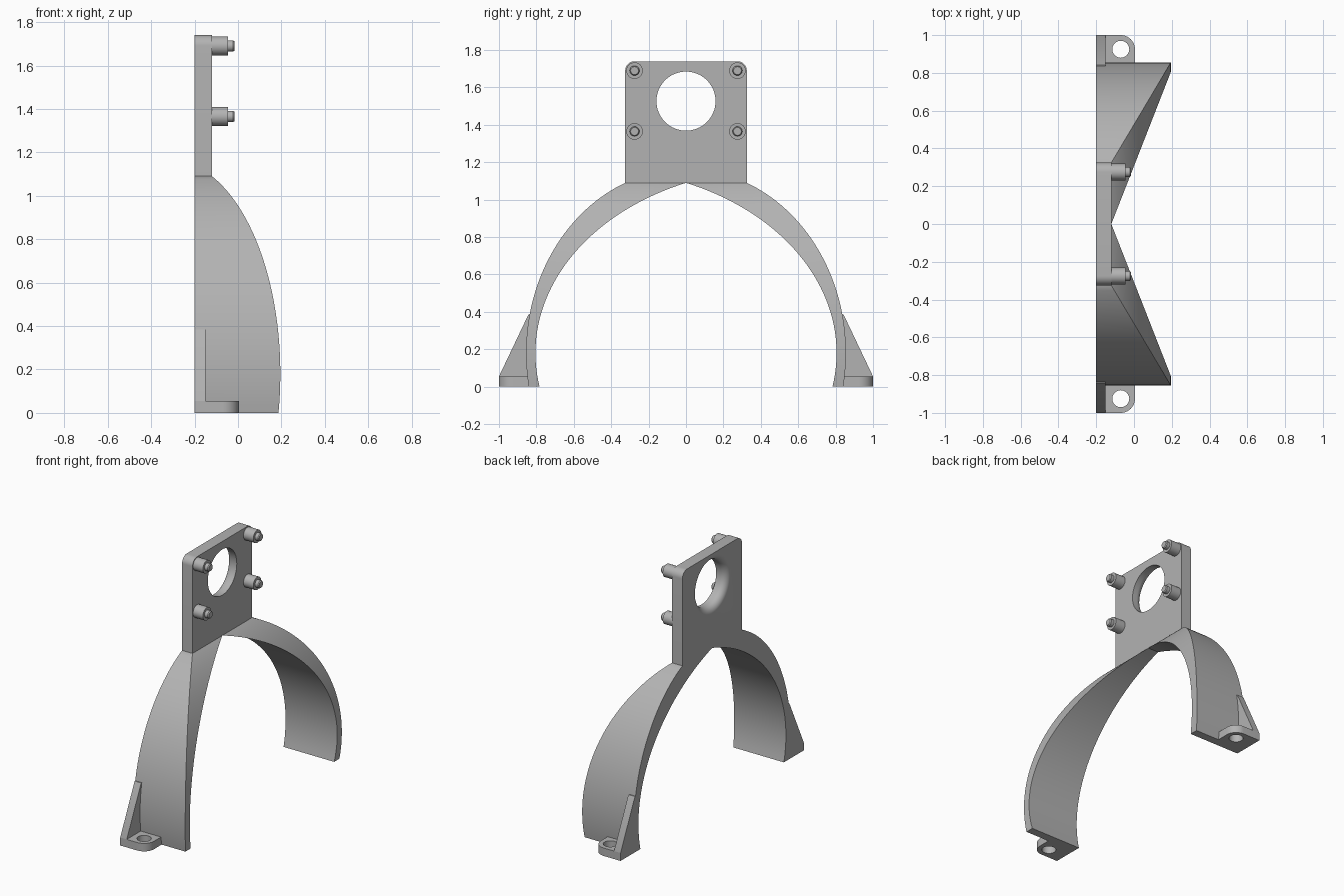
import bpy, bmesh, math
from mathutils import Matrix, Vector

cube = bpy.data.objects.get("Cube")
if cube:
    bpy.data.objects.remove(cube, do_unlink=True)

grey = bpy.data.materials.new("plain grey")
grey.use_nodes = True
COLOUR = (0.45, 0.45, 0.45, 1)
grey.diffuse_color = COLOUR
grey.node_tree.nodes["Principled BSDF"].inputs["Base Color"].default_value = COLOUR

BACK, FRONT, TOP = -0.2, -0.12, 1.09   # plate faces in x, plate underside in z


def make(name, verts, faces):
    bm = bmesh.new()
    vs = [bm.verts.new(v) for v in verts]
    for f in faces:
        bm.faces.new([vs[i] for i in f])
    bmesh.ops.recalc_face_normals(bm, faces=bm.faces)
    mesh = bpy.data.meshes.new(name)
    bm.to_mesh(mesh)
    bm.free()
    mesh.materials.append(grey)
    ob = bpy.data.objects.new(name, mesh)
    bpy.context.collection.objects.link(ob)
    return ob


def loft(name, rings):
    """Skin closed rings of equal length and cap both ends."""
    n = len(rings[0])
    faces = [(i * n + j, i * n + (j + 1) % n, (i + 1) * n + (j + 1) % n, (i + 1) * n + j)
             for i in range(len(rings) - 1) for j in range(n)]
    faces += [tuple(range(n)), tuple((len(rings) - 1) * n + j for j in range(n))]
    return make(name, [v for r in rings for v in r], faces)


def arc(u, v, r, start, end, steps=10):
    return [(u + r * math.cos(math.radians(start + (end - start) * k / steps)),
             v + r * math.sin(math.radians(start + (end - start) * k / steps)))
            for k in range(steps + 1)]


def turned(name, profile, centre, axis, n=48):
    """Round part from (offset, radius) pairs along the x or z axis."""
    rings = []
    for d, r in profile:
        ring = []
        for k in range(n):
            a = math.tau * k / n
            c, s = r * math.cos(a), r * math.sin(a)
            ring.append(Vector(centre) + Vector((d, c, s) if axis == "x" else (c, s, d)))
        rings.append(ring)
    return loft(name, rings)


def cut(ob, cutter):
    mod = ob.modifiers.new("hole", "BOOLEAN")
    mod.operation, mod.solver, mod.object = "DIFFERENCE", "EXACT", cutter
    cutter.hide_render = True
    bpy.context.view_layer.update()
    graph = bpy.context.evaluated_depsgraph_get()
    mesh = bpy.data.meshes.new_from_object(ob.evaluated_get(graph))
    ob.modifiers.clear()
    ob.data = mesh
    bpy.data.objects.remove(cutter, do_unlink=True)


parts = []

# Mounting plate with rounded top corners and a bore eased at the back
outline = [(-0.325, TOP), (0.325, TOP)] + arc(0.275, 1.69, 0.05, 0, 90) + arc(-0.275, 1.69, 0.05, 90, 180)
plate = loft("mounting_plate", [[(x, y, z) for y, z in outline] for x in (BACK, FRONT)])
ease = [(BACK + 0.045 + v, r) for r, v in arc(0.203, 0, 0.045, 270, 180, 8)]
bore = [(BACK - 0.02, 0.203)] + ease + [(FRONT + 0.02, 0.158)]
cut(plate, turned("bore_cutter", bore, (0, 0, 1.527), "x", 64))
parts.append(plate)

# Stepped pegs at the plate corners
for side, s in (("left", 1), ("right", -1)):
    for level, z in (("upper", 1.69), ("lower", 1.365)):
        steps = [(FRONT - 0.01, 0.044), (-0.045, 0.044), (-0.045, 0.026), (-0.022, 0.026), (-0.016, 0.021)]
        parts.append(turned(f"{level}_{side}_peg", steps, (0, s * 0.275, z), "x", 32))

# Elliptical leg: the front edge widens as the leg descends
A, B, ZC = 0.855, 0.984, 0.18
low, high = math.asin(-ZC / B), math.acos(0.325 / A)
STEPS = 40
for side, s in (("rear", 1), ("front", -1)):
    rings = []
    for k in range(STEPS + 1):
        t = low + (high - low) * k / STEPS
        outer, z = A * math.cos(t), ZC + B * math.sin(t)
        if k == STEPS:
            z = TOP
        spread = max(0, (outer - 0.325) / (A - 0.325))
        inner, x = 0.805 * spread, FRONT + 0.315 * spread
        rings.append([(BACK, s * inner, z), (x, s * inner, z), (x, s * outer, z), (BACK, s * outer, z)])
    parts.append(loft(f"{side}_leg", rings))

    # Foot tab with a rounded corner and screw hole
    tab = [(BACK, 0.825), (0.005, 0.825)] + arc(-0.07, 0.925, 0.075, 0, 90) + [(BACK, 1.0)]
    foot = loft(f"{side}_foot_tab", [[(x, s * y, z) for x, y in tab] for z in (0, 0.055)])
    cut(foot, turned("screw_cutter", [(-0.05, 0.045), (0.1, 0.045)], (-0.07, s * 0.925, 0), "z", 32))
    parts.append(foot)

    # Triangular gusset
    tri = [(0.83, 0.04), (1.0, 0.04), (1.0, 0.055), (0.843, 0.385), (0.83, 0.385)]
    parts.append(loft(f"{side}_gusset", [[(x, s * y, z) for y, z in tri] for x in (BACK, -0.15)]))

# Smooth the curved surfaces and keep the edges crisp
bpy.ops.object.select_all(action="DESELECT")
for ob in parts:
    ob.select_set(True)
bpy.context.view_layer.objects.active = parts[0]
bpy.ops.object.shade_smooth_by_angle(angle=math.radians(30))
